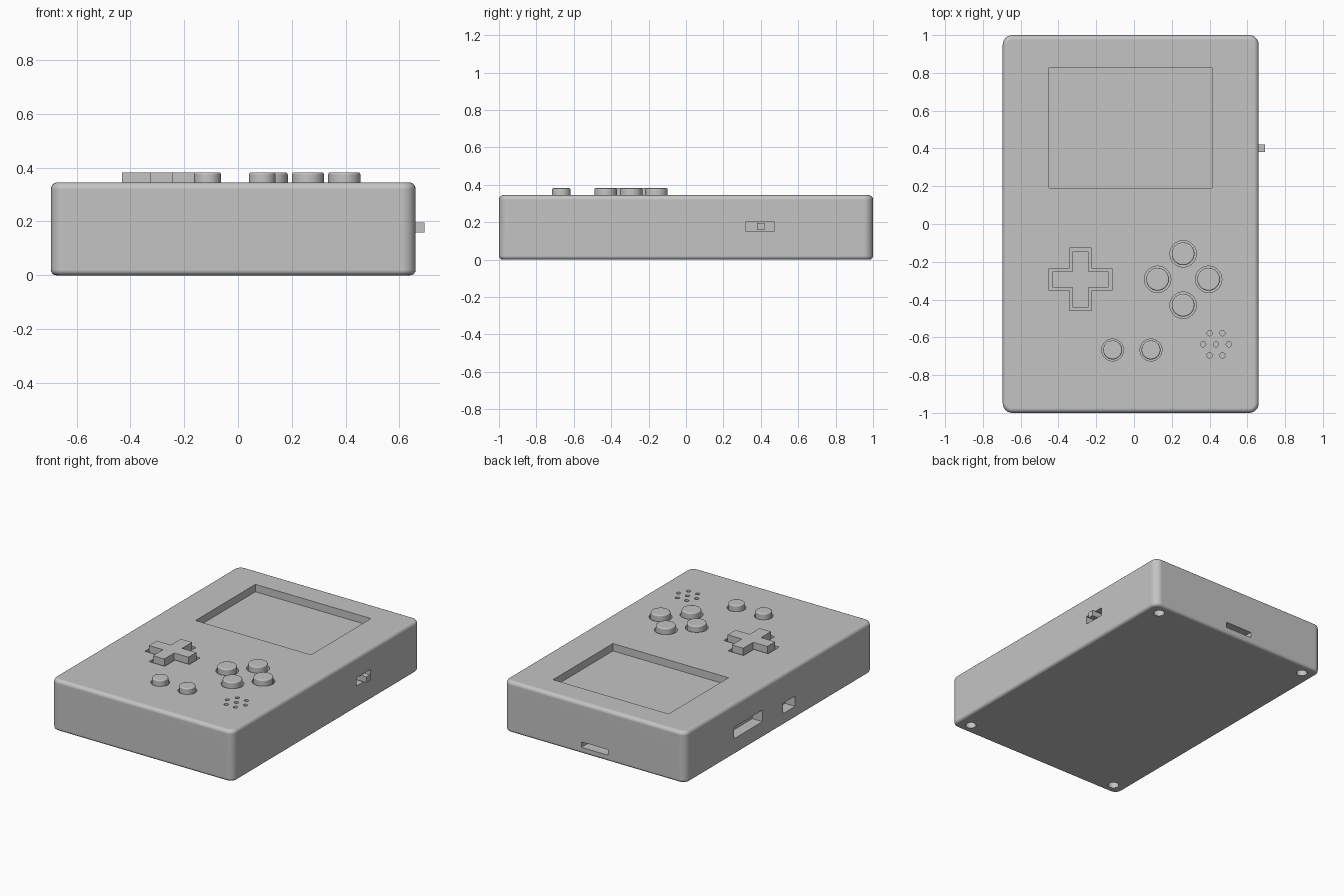
import bpy, bmesh, math
from mathutils import Matrix, Vector

default = bpy.data.objects.get("Cube")
if default:
    bpy.data.objects.remove(default, do_unlink=True)

GREY = bpy.data.materials.new("plain grey")
GREY.use_nodes = True
GREY.diffuse_color = (0.55, 0.55, 0.55, 1)
GREY.node_tree.nodes["Principled BSDF"].inputs["Base Color"].default_value = GREY.diffuse_color

TOP = 0.345          # height of the case
BUTTON_TOP = 0.382   # height of the buttons
WELL = 0.265         # floor of the button wells


def add_box(bm, x, y, z):
    """Box between (low, high) pairs on each axis."""
    size = Vector((x[1] - x[0], y[1] - y[0], z[1] - z[0]))
    mid = Vector((sum(x), sum(y), sum(z))) / 2
    bmesh.ops.create_cube(bm, size=1, matrix=Matrix.Translation(mid) @ Matrix.Diagonal(size.to_4d()))


def add_prism(bm, points, low, high):
    """Upright prism over a flat outline."""
    face = bm.faces.new([bm.verts.new((px, py, low)) for px, py in points])
    side = bmesh.ops.extrude_face_region(bm, geom=[face])
    verts = [g for g in side["geom"] if isinstance(g, bmesh.types.BMVert)]
    bmesh.ops.translate(bm, verts=verts, vec=(0, 0, high - low))


def circle(centre, radius, count=40):
    return [(centre[0] + radius * math.cos(math.tau * i / count),
             centre[1] + radius * math.sin(math.tau * i / count)) for i in range(count)]


def cross(centre, reach, half):
    """Twelve-point plus sign, one corner group per quarter turn."""
    points = []
    for i in range(4):
        turn = Matrix.Rotation(i * math.pi / 2, 2)
        for p in ((reach, -half), (reach, half), (half, half)):
            points.append(tuple(turn @ Vector(p) + Vector(centre)))
    return points


def bevel_level(bm, z, offset, segments):
    """Round every edge lying at one height."""
    edges = [e for e in bm.edges if all(abs(v.co.z - z) < 1e-5 for v in e.verts)]
    bmesh.ops.bevel(bm, geom=edges, offset=offset, segments=segments, profile=0.5, affect="EDGES")


def finish(bm, name):
    bmesh.ops.recalc_face_normals(bm, faces=bm.faces)
    mesh = bpy.data.meshes.new(name)
    bm.to_mesh(mesh)
    bm.free()
    mesh.materials.append(GREY)
    obj = bpy.data.objects.new(name, mesh)
    bpy.context.collection.objects.link(obj)
    return obj


def smooth(obj):
    bpy.ops.object.select_all(action="DESELECT")
    obj.select_set(True)
    bpy.context.view_layer.objects.active = obj
    bpy.ops.object.shade_smooth_by_angle(angle=math.radians(32))


# Layout of the controls
PAD = (-0.283, -0.293)
FACE_BUTTONS = {"upper_button": (0.26, -0.158), "left_button": (0.125, -0.293),
                "right_button": (0.395, -0.293), "lower_button": (0.26, -0.43)}
SMALL_BUTTONS = {"small_button_a": (-0.113, -0.667), "small_button_b": (0.09, -0.667)}
SPEAKER = (0.434, -0.637)

# Case: rounded corners first, then rounded rims
bm = bmesh.new()
add_box(bm, (-0.695, 0.66), (-1, 1), (0, TOP))
uprights = [e for e in bm.edges if abs(e.verts[0].co.z - e.verts[1].co.z) > 0.1]
bmesh.ops.bevel(bm, geom=uprights, offset=0.05, segments=6, profile=0.5, affect="EDGES")
bevel_level(bm, TOP, 0.025, 5)
bevel_level(bm, 0, 0.02, 5)
case = finish(bm, "case")

# All openings, gathered in one cutter
bm = bmesh.new()
add_box(bm, (-0.45, 0.412), (0.19, 0.828), (TOP - 0.05, 0.5))       # screen
add_box(bm, (0.6, 0.8), (0.32, 0.47), (0.15, 0.205))                # switch slot
add_box(bm, (-0.12, 0.08), (0.9, 1.2), (0.043, 0.08))               # back card slot
add_box(bm, (-0.8, -0.62), (0.178, 0.48), (0.11, 0.187))            # wide port
add_box(bm, (-0.8, -0.62), (-0.17, -0.04), (0.08, 0.15))            # narrow port
add_prism(bm, cross(PAD, 0.166, 0.058), WELL, 0.5)
for spot in FACE_BUTTONS.values():
    add_prism(bm, circle(spot, 0.07), WELL, 0.5)
for spot in SMALL_BUTTONS.values():
    add_prism(bm, circle(spot, 0.058), WELL, 0.5)
for spot in [SPEAKER] + circle(SPEAKER, 0.068, 6):
    add_prism(bm, circle(spot, 0.014, 20), WELL, 0.5)
for sx in (-1, 1):                                                  # screw holes
    for sy in (-1, 1):
        add_prism(bm, circle((-0.018 + sx * 0.585, sy * 0.92), 0.034, 28), -0.1, 0.1)
cutter = finish(bm, "opening_cutter")
cutter.hide_render = True

cut = case.modifiers.new("openings", "BOOLEAN")
cut.operation = "DIFFERENCE"
cut.solver = "EXACT"
cut.object = cutter
bpy.context.view_layer.objects.active = case
bpy.ops.object.modifier_apply(modifier=cut.name)
bpy.data.objects.remove(cutter, do_unlink=True)
smooth(case)
case.modifiers.new("flat_normals", "WEIGHTED_NORMAL").keep_sharp = True

# Direction pad
bm = bmesh.new()
add_prism(bm, cross(PAD, 0.148, 0.042), WELL, BUTTON_TOP)
finish(bm, "direction_pad")

# Round buttons with softened top rims
for group, radius in ((FACE_BUTTONS, 0.06), (SMALL_BUTTONS, 0.05)):
    for name, spot in group.items():
        bm = bmesh.new()
        add_prism(bm, circle(spot, radius), WELL, BUTTON_TOP)
        bevel_level(bm, BUTTON_TOP, 0.008, 3)
        button = finish(bm, name)
        smooth(button)
        button.modifiers.new("flat_normals", "WEIGHTED_NORMAL").keep_sharp = True

# Sliding switch on the side
bm = bmesh.new()
add_box(bm, (0.6, 0.693), (0.38, 0.42), (0.158, 0.197))
finish(bm, "power_switch")
